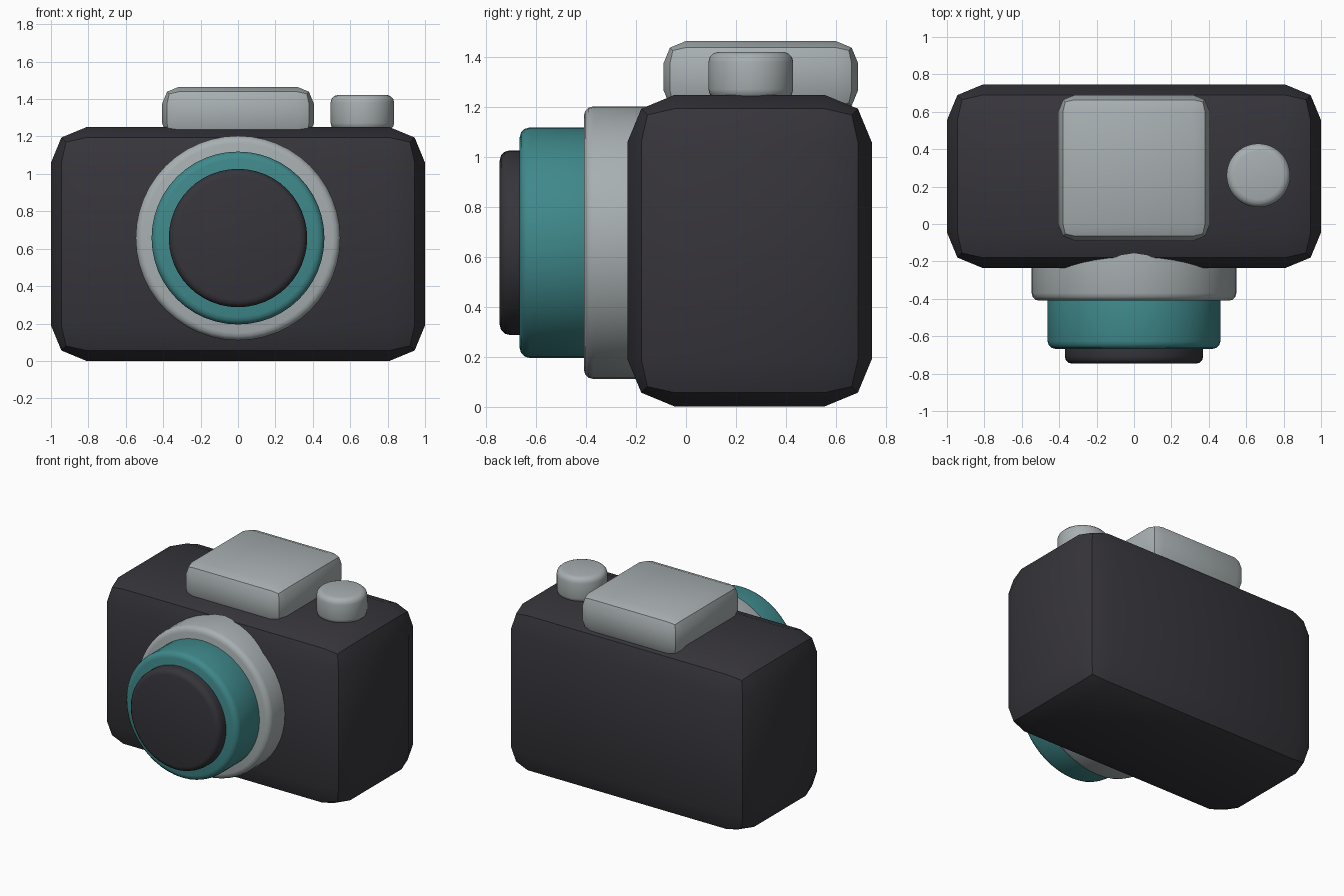
import bpy, math

old = bpy.data.objects.get("Cube")
if old:
    bpy.data.objects.remove(old, do_unlink=True)


def material(name, rgb):
    m = bpy.data.materials.new(name)
    m.use_nodes = True
    m.diffuse_color = (*rgb, 1)
    bsdf = next(n for n in m.node_tree.nodes if n.type == "BSDF_PRINCIPLED")
    bsdf.inputs["Base Color"].default_value = (*rgb, 1)
    return m


charcoal = material("charcoal", (0.037, 0.035, 0.043))
silver = material("silver", (0.39, 0.43, 0.44))
teal = material("teal", (0.05, 0.25, 0.26))


def finish(name, mat, bevel, segments, angle):
    """Name, colour, round and shade the active primitive."""
    ob = bpy.context.object
    ob.name = ob.data.name = name
    bpy.ops.object.transform_apply(location=False, rotation=True, scale=True)
    ob.data.materials.append(mat)
    mod = ob.modifiers.new("rounded_edges", "BEVEL")
    mod.width, mod.segments = bevel, segments
    mod.limit_method = "ANGLE"
    mod.angle_limit = math.radians(40)
    bpy.ops.object.modifier_apply(modifier=mod.name)
    bpy.ops.object.shade_smooth_by_angle(angle=math.radians(angle))
    return ob


def box(name, mat, low, high, bevel):
    centre = [(a + b) / 2 for a, b in zip(low, high)]
    bpy.ops.mesh.primitive_cube_add(size=1, location=centre)
    bpy.context.object.scale = [b - a for a, b in zip(low, high)]
    return finish(name, mat, bevel, 2, 30)


def cylinder(name, mat, radius, depth, centre, tilt=0, bevel=0.04):
    bpy.ops.mesh.primitive_cylinder_add(
        vertices=48, radius=radius, depth=depth, location=centre, rotation=(tilt, 0, 0))
    return finish(name, mat, bevel, 3, 35)


# Body and the raised viewfinder block
box("camera_body", charcoal, (-1, -0.235, 0), (1, 0.745, 1.25), 0.19)
box("viewfinder_housing", silver, (-0.405, -0.09, 1.18), (0.405, 0.69, 1.465), 0.088)

# Shutter button on the model's left
cylinder("shutter_button", silver, 0.17, 0.19, (0.665, 0.26, 1.327))

# Stepped lens: each ring runs from its front face back into the one behind
for name, mat, radius, front, back in (
        ("lens_mount", silver, 0.547, -0.41, -0.05),
        ("lens_barrel", teal, 0.462, -0.667, -0.35),
        ("lens_glass", charcoal, 0.37, -0.747, -0.6)):
    cylinder(name, mat, radius, back - front, (0, (front + back) / 2, 0.657), math.pi / 2)
